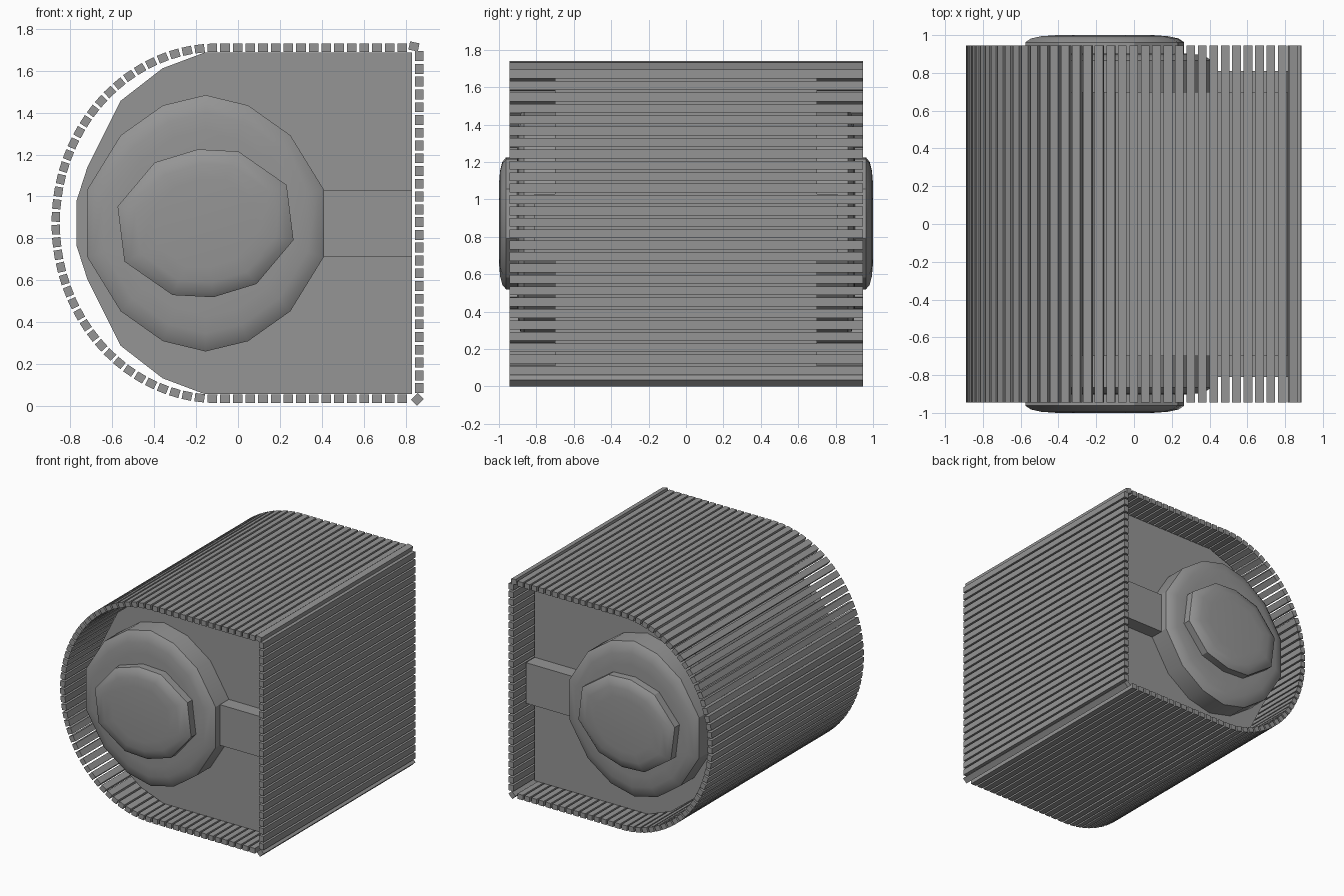
import bpy
import bmesh
from math import sin, cos, pi, atan2, radians, hypot

if "Cube" in bpy.data.objects:
    bpy.data.objects.remove(bpy.data.objects["Cube"])

grey = bpy.data.materials.new("mid grey")
grey.use_nodes = True
COLOR = (0.3, 0.3, 0.3, 1)
grey.diffuse_color = COLOR
grey.node_tree.nodes["Principled BSDF"].inputs["Base Color"].default_value = COLOR

HUB_X, HUB_Z = -0.155, 0.872


def loft(bm, outline, sections, cx=0.0, cz=0.0):
    """Skin an x-z outline through (scale, y) sections and cap both ends."""
    rings = [[bm.verts.new((cx + x * s, y, cz + z * s)) for x, z in outline]
             for s, y in sections]
    n = len(outline)
    for a, b in zip(rings, rings[1:]):
        for i in range(n):
            j = (i + 1) % n
            bm.faces.new((a[i], a[j], b[j], b[i]))
    bm.faces.new(rings[0])
    bm.faces.new(rings[-1])


def finish(name, bm, smooth=False, mirror=False):
    bmesh.ops.recalc_face_normals(bm, faces=bm.faces)
    mesh = bpy.data.meshes.new(name)
    bm.to_mesh(mesh)
    bm.free()
    mesh.materials.append(grey)
    if smooth:
        mesh.polygons.foreach_set("use_smooth", [True] * len(mesh.polygons))
        mesh.set_sharp_from_angle(angle=radians(30))
    obj = bpy.data.objects.new(name, mesh)
    bpy.context.collection.objects.link(obj)
    if mirror:
        mod = obj.modifiers.new("Mirror", 'MIRROR')
        mod.use_axis = (False, True, False)
    return obj


# Solid D-shaped core
upper = [(0.83, 0.815), (-0.16, 0.815), (-0.36, 0.74), (-0.56, 0.585),
         (-0.72, 0.265), (-0.77, 0.11)]
outline = [(x, HUB_Z + z) for x, z in upper]
outline += [(x, HUB_Z - z) for x, z in reversed(upper)]
bm = bmesh.new()
loft(bm, outline, [(1, -0.7), (1, 0.7)])
finish("core", bm)

# Flat arm from the disc to the straight wall
bm = bmesh.new()
arm = [(0.2, 0.71), (0.83, 0.71), (0.83, 1.03), (0.2, 1.03)]
loft(bm, arm, [(1, -0.81), (1, -0.69)])
finish("arm", bm, mirror=True)

# Wide end disc with a softly domed face
quarter = [(0.0, 0.612), (0.203, 0.563), (0.405, 0.42), (0.565, 0.16)]
right = quarter + [(x, -z) for x, z in reversed(quarter)]
disc = right + [(-x, z) for x, z in reversed(right[1:-1])]
bm = bmesh.new()
loft(bm, disc, [(1, -0.69), (1, -0.865), (0.95, -0.885), (0.86, -0.898), (0.72, -0.903)],
     HUB_X, HUB_Z)
finish("end_disc", bm, smooth=True, mirror=True)

# Ten-sided hub cap, point-symmetric about its centre
half = [(-0.037, 0.353), (0.157, 0.343), (0.387, 0.183), (0.42, -0.08), (0.243, -0.29)]
cap = half + [(-x, -z) for x, z in half]
bm = bmesh.new()
loft(bm, cap, [(1, -0.88), (1, -0.962), (0.93, -0.982), (0.8, -0.994), (0.6, -1.0)],
     HUB_X, HUB_Z)
finish("hub_cap", bm, smooth=True, mirror=True)


# Slats laid along the D-shaped path
def slat(bm, x, z, angle, length=0.046, thick=0.04):
    c, s = cos(angle), sin(angle)
    corners = [(-1, -1), (1, -1), (1, 1), (-1, 1)]
    prof = [(x + u * length / 2 * c - v * thick / 2 * s,
             z + u * length / 2 * s + v * thick / 2 * c) for u, v in corners]
    loft(bm, prof, [(1, -0.945), (1, 0.945)])


def spaced(points, count):
    """Yield evenly spaced positions and directions along a polyline."""
    segs = list(zip(points, points[1:]))
    lens = [hypot(b[0] - a[0], b[1] - a[1]) for a, b in segs]
    total = sum(lens)
    for k in range(count):
        d = total * k / (count - 1)
        i = 0
        while i < len(lens) - 1 and d > lens[i]:
            d -= lens[i]
            i += 1
        (ax, az), (bx, bz) = segs[i]
        t = d / lens[i]
        yield ax + (bx - ax) * t, az + (bz - az) * t, atan2(bz - az, bx - ax)


ARC_X, RX, RZ = -0.1, 0.77, 0.838
arc = [(ARC_X - RX * sin(a), HUB_Z + RZ * cos(a))
       for a in (pi * i / 120 for i in range(121))]
path = [(0.785, HUB_Z + RZ)] + arc + [(0.785, HUB_Z - RZ)]
bm = bmesh.new()
for x, z, ang in spaced(path, 72):
    slat(bm, x, z, ang)
finish("curved_shell_slats", bm)

bm = bmesh.new()
for x, z, ang in spaced([(0.865, 0.085), (0.865, 1.67)], 27):
    slat(bm, x, z, ang, 0.047)
finish("straight_wall_slats", bm)

# Tilted slats at the two corners
bm = bmesh.new()
slat(bm, 0.84, 1.716, radians(-12))
slat(bm, 0.856, 0.031, radians(45))
finish("corner_slats", bm)
